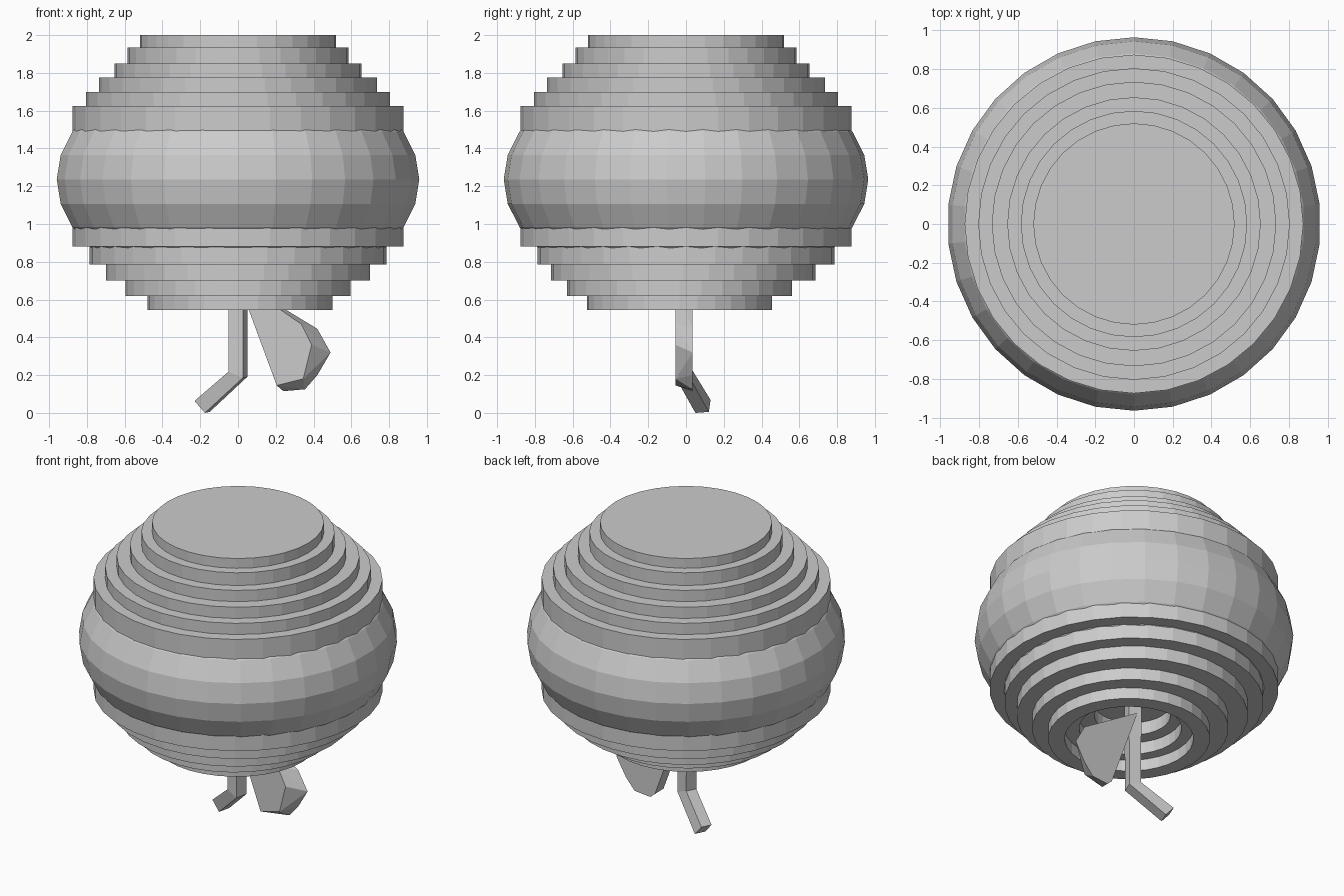
import bpy, bmesh, math
from mathutils import Vector

if "Cube" in bpy.data.objects:
    bpy.data.objects.remove(bpy.data.objects["Cube"])

grey = bpy.data.materials.new("light grey")
grey.diffuse_color = (0.6, 0.6, 0.6, 1)
grey.use_nodes = True
grey.node_tree.nodes["Principled BSDF"].inputs["Base Color"].default_value = grey.diffuse_color


def finish(name, bm):
    bmesh.ops.remove_doubles(bm, verts=bm.verts, dist=1e-5)
    bmesh.ops.recalc_face_normals(bm, faces=bm.faces)
    me = bpy.data.meshes.new(name)
    bm.to_mesh(me)
    bm.free()
    me.materials.append(grey)
    ob = bpy.data.objects.new(name, me)
    bpy.context.collection.objects.link(ob)
    return ob


def lathe(name, profile, sides, cx=0, cy=0):
    """Revolve a closed (radius, z) profile, with a vertex at +y."""
    bm = bmesh.new()
    rings = []
    for r, z in profile:
        rings.append([bm.verts.new((cx + r * math.sin(math.tau * i / sides),
                                    cy + r * math.cos(math.tau * i / sides), z))
                      for i in range(sides)])
    for k in range(len(rings)):
        a, b = rings[k], rings[(k + 1) % len(rings)]
        for i in range(sides):
            j = (i + 1) % sides
            bm.faces.new((a[i], a[j], b[j], b[i]))
    return finish(name, bm)


def disc(name, r, z0, z1, cx=0, cy=0):
    bm = bmesh.new()
    bmesh.ops.create_cone(bm, cap_ends=True, segments=32, radius1=r, radius2=r, depth=z1 - z0)
    bmesh.ops.translate(bm, verts=bm.verts, vec=(cx, cy, (z0 + z1) / 2))
    return finish(name, bm)


# Solid stepped discs of the fruit body
solid = [(0.52, 1.935, 2.0), (0.585, 1.85, 1.935), (0.655, 1.775, 1.85),
         (0.735, 1.70, 1.775), (0.805, 1.625, 1.70), (0.875, 0.88, 1.625),
         (0.785, 0.785, 0.88)]
for n, (r, z0, z1) in enumerate(solid):
    disc(f"body_disc_{n + 1}", r, z0, z1)

# Lower rings whose holes form the stepped hollow around the stem
hollow = [(0.70, 0.23, 0.70, 0.785, 0, -0.015), (0.595, 0.31, 0.62, 0.70, 0, -0.035),
          (0.49, 0.39, 0.545, 0.62, 0.01, -0.035)]
for n, (r, hole, z0, z1, cx, cy) in enumerate(hollow):
    lathe(f"lower_ring_{n + 1}", [(hole, z0), (r, z0), (r, z1), (hole, z1)], 32, cx, cy)

# Bulging middle band, part of a squashed sphere
band = [(0.965 * math.cos(math.radians(a)), 1.236 + 0.62 * math.sin(math.radians(a)))
        for a in range(-36, 37, 12)]
lathe("middle_band", band, 30)

# Bent square stem
bm = bmesh.new()
sections = []
for centre, normal in (((0, -0.01, 0.785), (0, 0, 1)), ((0, -0.01, 0.205), (0.35, -0.2, 0.9)),
                       ((-0.19, 0.09, 0.035), (0.7, -0.3, 0.65))):
    n = Vector(normal).normalized()
    turn = Vector((0, 0, 1)).rotation_difference(n)
    ring = []
    for i in range(4):
        a = math.radians(-61 + 90 * i)
        ring.append(bm.verts.new(Vector(centre) + turn @ Vector((0.06 * math.cos(a), 0.053 * math.sin(a), 0))))
    sections.append(ring)
for a, b in zip(sections, sections[1:]):
    for i in range(4):
        j = (i + 1) % 4
        bm.faces.new((a[i], a[j], b[j], b[i]))
bm.faces.new(sections[0])
bm.faces.new(sections[-1])
low = min(v.co.z for v in bm.verts)
for v in sections[-1]:
    v.co.z -= low  # stand the tip on the ground
finish("stem", bm)

# Faceted leaf: small front outline, wider back outline
front = [(0.0, 0.7), (0.335, 0.47), (0.39, 0.36), (0.345, 0.18), (0.205, 0.145)]
back = [(0.0, 0.7), (0.335, 0.47), (0.42, 0.445), (0.49, 0.32), (0.42, 0.2),
        (0.355, 0.125), (0.24, 0.115), (0.205, 0.145)]
bm = bmesh.new()
for outline, y in ((front, -0.055), (back, 0.035)):
    for x, z in outline:
        bm.verts.new((x, y, z))
bmesh.ops.convex_hull(bm, input=bm.verts)
finish("leaf", bm)
